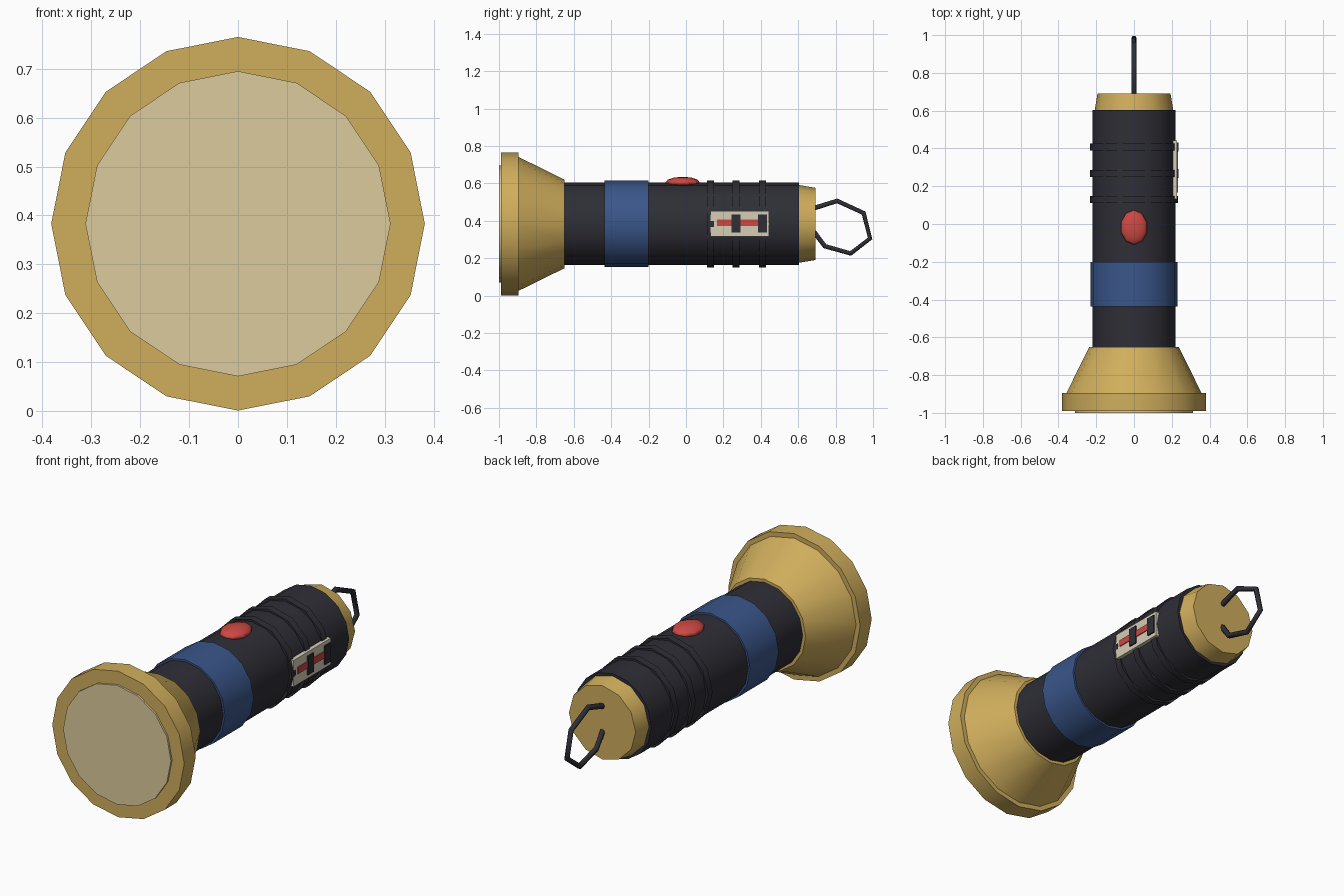
import bpy, math
from mathutils import Vector

if "Cube" in bpy.data.objects:
    bpy.data.objects.remove(bpy.data.objects["Cube"])

AXIS_Z = 0.383


def lin(c):
    c /= 255
    return c / 12.92 if c <= 0.04045 else ((c + 0.055) / 1.055) ** 2.4


def material(name, r, g, b):
    m = bpy.data.materials.new(name)
    m.diffuse_color = (lin(r), lin(g), lin(b), 1)
    m.use_nodes = True
    m.node_tree.nodes["Principled BSDF"].inputs["Base Color"].default_value = m.diffuse_color
    return m


GOLD = material("gold", 208, 174, 92)
LENS = material("pale_lens", 220, 203, 156)
DARK = material("dark_grip", 46, 46, 54)
BLUE = material("blue", 58, 86, 138)
RED = material("red", 204, 72, 66)
CREAM = material("cream", 214, 205, 182)


def smooth(ob):
    bpy.ops.object.select_all(action='DESELECT')
    ob.select_set(True)
    bpy.context.view_layer.objects.active = ob
    bpy.ops.object.shade_smooth_by_angle(angle=math.radians(32))


def lathe(name, profile, sides, mat):
    """Closed solid turned around the long axis from (y, radius) points."""
    verts, faces = [], []
    for y, r in profile:
        for i in range(sides):
            a = 2 * math.pi * i / sides
            verts.append((r * math.sin(a), y, AXIS_Z + r * math.cos(a)))
    for k in range(len(profile) - 1):
        for i in range(sides):
            j = (i + 1) % sides
            faces.append((k * sides + i, k * sides + j,
                          (k + 1) * sides + j, (k + 1) * sides + i))
    faces.append(tuple(reversed(range(sides))))
    last = (len(profile) - 1) * sides
    faces.append(tuple(range(last, last + sides)))
    me = bpy.data.meshes.new(name)
    me.from_pydata(verts, [], faces)
    me.materials.append(mat)
    ob = bpy.data.objects.new(name, me)
    bpy.context.collection.objects.link(ob)
    # turn all faces outward
    bpy.context.view_layer.objects.active = ob
    bpy.ops.object.mode_set(mode='EDIT')
    bpy.ops.mesh.select_all(action='SELECT')
    bpy.ops.mesh.normals_make_consistent(inside=False)
    bpy.ops.object.mode_set(mode='OBJECT')
    smooth(ob)
    return ob


def box(name, lo, hi, mat):
    lo, hi = Vector(lo), Vector(hi)
    bpy.ops.mesh.primitive_cube_add(size=1, location=(lo + hi) / 2)
    ob = bpy.context.object
    ob.name = name
    ob.scale = hi - lo
    ob.data.materials.append(mat)


# Head: lens, rim and flared cone
lathe("lens", [(-1.0, 0.312), (-0.97, 0.312)], 16, LENS)
lathe("head_rim", [(-0.99, 0.382), (-0.895, 0.382)], 16, GOLD)
lathe("head_cone", [(-0.91, 0.365), (-0.65, 0.237)], 16, GOLD)

# Barrel with coloured band and tail cap
lathe("barrel", [(-0.67, 0.221), (0.603, 0.221)], 16, DARK)
lathe("band", [(-0.437, 0.231), (-0.2, 0.231)], 16, BLUE)
lathe("tail_cap", [(0.58, 0.212), (0.692, 0.193)], 12, GOLD)

# Grip ridges
for n, y in enumerate((0.13, 0.268, 0.408)):
    lathe(f"grip_ridge_{n + 1}",
          [(y - 0.019, 0.215), (y - 0.019, 0.233), (y + 0.019, 0.233), (y + 0.019, 0.215)],
          12, DARK)

# Push button on top
bpy.ops.mesh.primitive_uv_sphere_add(segments=10, ring_count=6, radius=1,
                                     location=(0, -0.018, 0.604))
button = bpy.context.object
button.name = "button"
button.scale = (0.072, 0.092, 0.031)
button.data.materials.append(RED)
smooth(button)

# Side switch: plate, slot and two stops
box("switch_plate", (0.20, 0.132, 0.315), (0.2285, 0.443, 0.453), CREAM)
box("switch_slot", (0.21, 0.166, 0.371), (0.233, 0.43, 0.406), RED)
for n, y in enumerate((0.268, 0.408)):
    box(f"switch_stop_{n + 1}", (0.21, y - 0.024, 0.336), (0.236, y + 0.024, 0.434), DARK)

# Hanging loop at the tail
path = [(0.68, 0.466), (0.808, 0.506), (0.950, 0.441), (0.984, 0.305),
        (0.880, 0.225), (0.742, 0.264), (0.685, 0.340)]
curve = bpy.data.curves.new("hanging_loop", 'CURVE')
curve.dimensions = '3D'
curve.bevel_depth = 0.0145
curve.bevel_resolution = 1
curve.use_fill_caps = True
spline = curve.splines.new('POLY')
spline.points.add(len(path) - 1)
for p, (y, z) in zip(spline.points, path):
    p.co = (0, y, z, 1)
curve.materials.append(DARK)
loop = bpy.data.objects.new("hanging_loop", curve)
bpy.context.collection.objects.link(loop)
